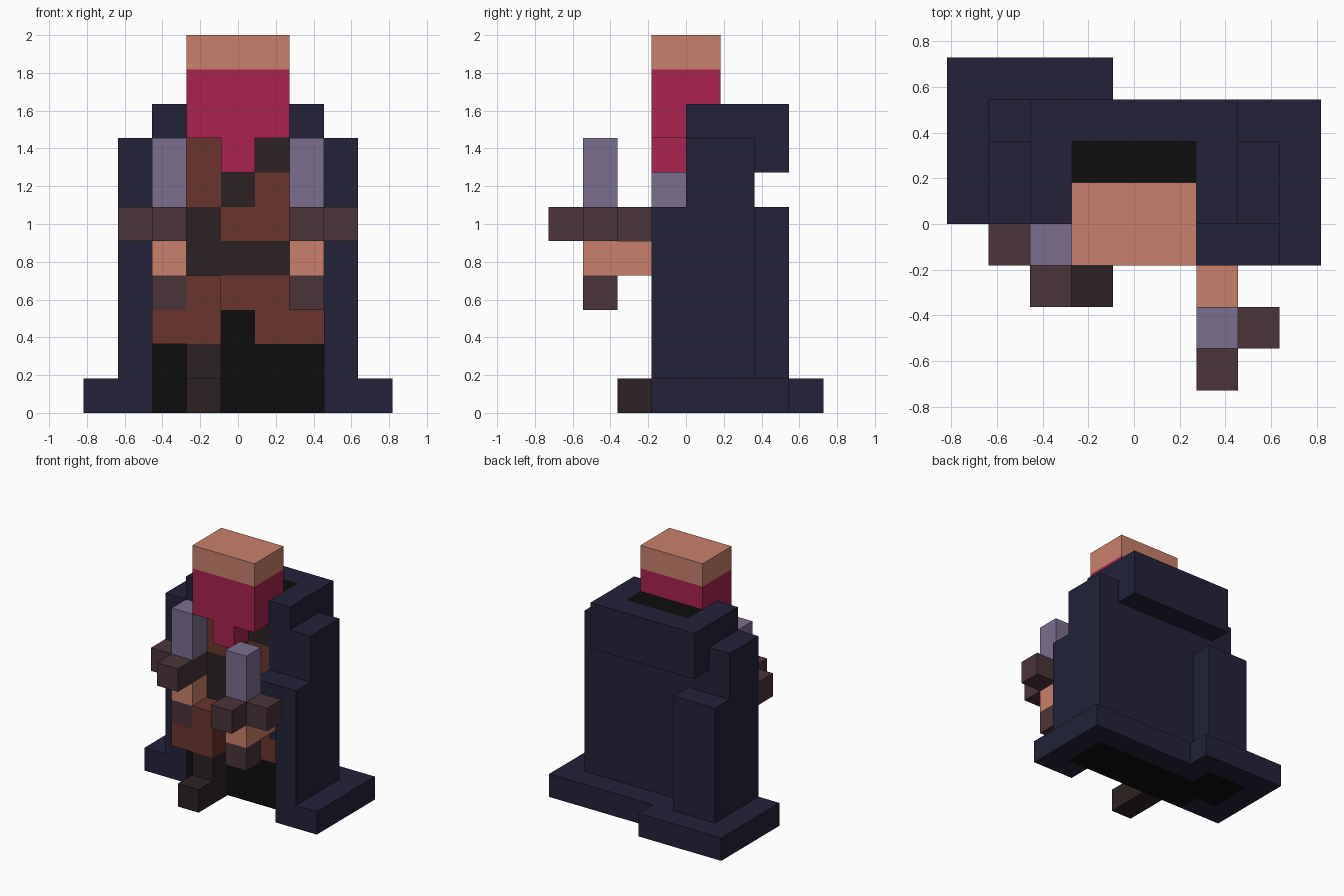
import bpy, bmesh
from mathutils import Vector

if "Cube" in bpy.data.objects:
    bpy.data.objects.remove(bpy.data.objects["Cube"])

U = 2 / 11                        # block size; the model is 11 blocks tall
ORIGIN = Vector((-4.5, -4, 0))    # the block grid is 9 wide and 8 deep
blocks = {}                       # block position -> part name
materials = {}                    # part name -> material


def material(name, hexcode):
    m = bpy.data.materials.new(name)
    rgb = [c / 255 for c in bytes.fromhex(hexcode)]
    m.diffuse_color = (*[((c + 0.055) / 1.055) ** 2.4 if c > 0.04 else c / 12.92
                         for c in rgb], 1)
    m.use_nodes = True
    m.node_tree.nodes["Principled BSDF"].inputs["Base Color"].default_value = m.diffuse_color
    return m


def fill(name, mat, xs, ys, zs):
    """Fill a box of blocks; each span is one index or an inclusive pair."""
    spans = [range(s[0], s[1] + 1) if isinstance(s, tuple) else (s,)
             for s in (xs, ys, zs)]
    materials[name] = mat
    for x in spans[0]:
        for y in spans[1]:
            for z in spans[2]:
                blocks[x, y, z] = name    # later parts replace earlier ones


navy = material("navy cloth", "222239")
red = material("crimson beard", "A8224E")
skin = material("skin", "C9806C")
rust = material("rust leather", "6B352D")
dark = material("dark leather", "2C2222")
plum = material("plum hilt", "4A343A")
lilac = material("lilac steel", "7B6E8D")
black = material("black cloth", "0D0D0D")

# Cloak, with a hem around the floor and a fold down the back
fill("cloak", navy, (1, 7), (4, 5), (0, 7))
fill("cloak_fold", navy, (1, 2), 6, (1, 5))
fill("front_drape", navy, 7, 3, (0, 5))
fill("sleeve", navy, 6, 3, (4, 5))
fill("hem", navy, (0, 8), (4, 6), 0)
fill("hem", navy, (0, 3), 7, 0)
fill("hem", navy, 8, 3, 0)
fill("hood", navy, (2, 6), (4, 6), 8)
fill("hood", navy, (2, 6), 6, 7)

# Dark inside of the robe, seen from the front and from below
fill("robe_inside", black, (2, 7), (4, 5), 0)
fill("robe_inside", black, (1, 2), (5, 6), 0)
fill("robe_inside", black, (2, 6), 4, 1)
fill("hood_inside", black, (3, 5), 5, 8)

# Tunic, skirt and the forward leg
fill("tunic", rust, (3, 5), 4, (3, 7))
fill("skirt", rust, (2, 6), 4, 2)
fill("skirt", rust, (2, 3), 3, (2, 3))
fill("robe_inside", black, 4, 4, 2)
fill("front_leg", dark, 3, 3, (0, 1))
fill("front_leg", dark, 3, 2, 0)

# Strap running diagonally down to the belt
for i in range(3):
    fill("strap", dark, 5 - i, 4, 7 - i)
fill("belt", dark, (3, 5), 4, 4)

# Head and pointed beard
fill("beard", red, (3, 5), (3, 4), (8, 9))
fill("beard", red, 4, 3, 7)
fill("bald_head", skin, (3, 5), (3, 4), 10)


def dagger(side, x, y, outward):
    """Upright dagger with an angled guard, held in a fist."""
    fill(side + "_pommel", plum, x, y, 3)
    fill(side + "_hand", skin, x, y, 4)
    fill(side + "_guard", plum, x, (y - 1, y), 5)
    fill(side + "_guard", plum, x + outward, y, 5)
    fill(side + "_blade", lilac, x, y, (6, 7))


dagger("left", 2, 3, -1)
dagger("right", 6, 1, 1)
fill("right_hand", skin, 6, 2, 4)


def build(name):
    """Make the outer skin of a part's blocks, with flat areas merged."""
    bm = bmesh.new()
    for cell in [c for c, n in blocks.items() if n == name]:
        for axis in range(3):
            for side in (0, 1):
                near = list(cell)
                near[axis] += 2 * side - 1
                if tuple(near) in blocks:
                    continue
                corners = []
                for a, b in ((0, 0), (1, 0), (1, 1), (0, 1)):
                    p = list(cell)
                    p[axis] += side
                    p[(axis + 1) % 3] += a
                    p[(axis + 2) % 3] += b
                    corners.append(bm.verts.new((Vector(p) + ORIGIN) * U))
                bm.faces.new(corners if side else corners[::-1])
    bmesh.ops.remove_doubles(bm, verts=bm.verts, dist=0.001)
    bmesh.ops.dissolve_limit(bm, angle_limit=0.01, verts=bm.verts, edges=bm.edges)
    mesh = bpy.data.meshes.new(name)
    bm.to_mesh(mesh)
    bm.free()
    mesh.materials.append(materials[name])
    bpy.context.collection.objects.link(bpy.data.objects.new(name, mesh))


for part in materials:
    build(part)
